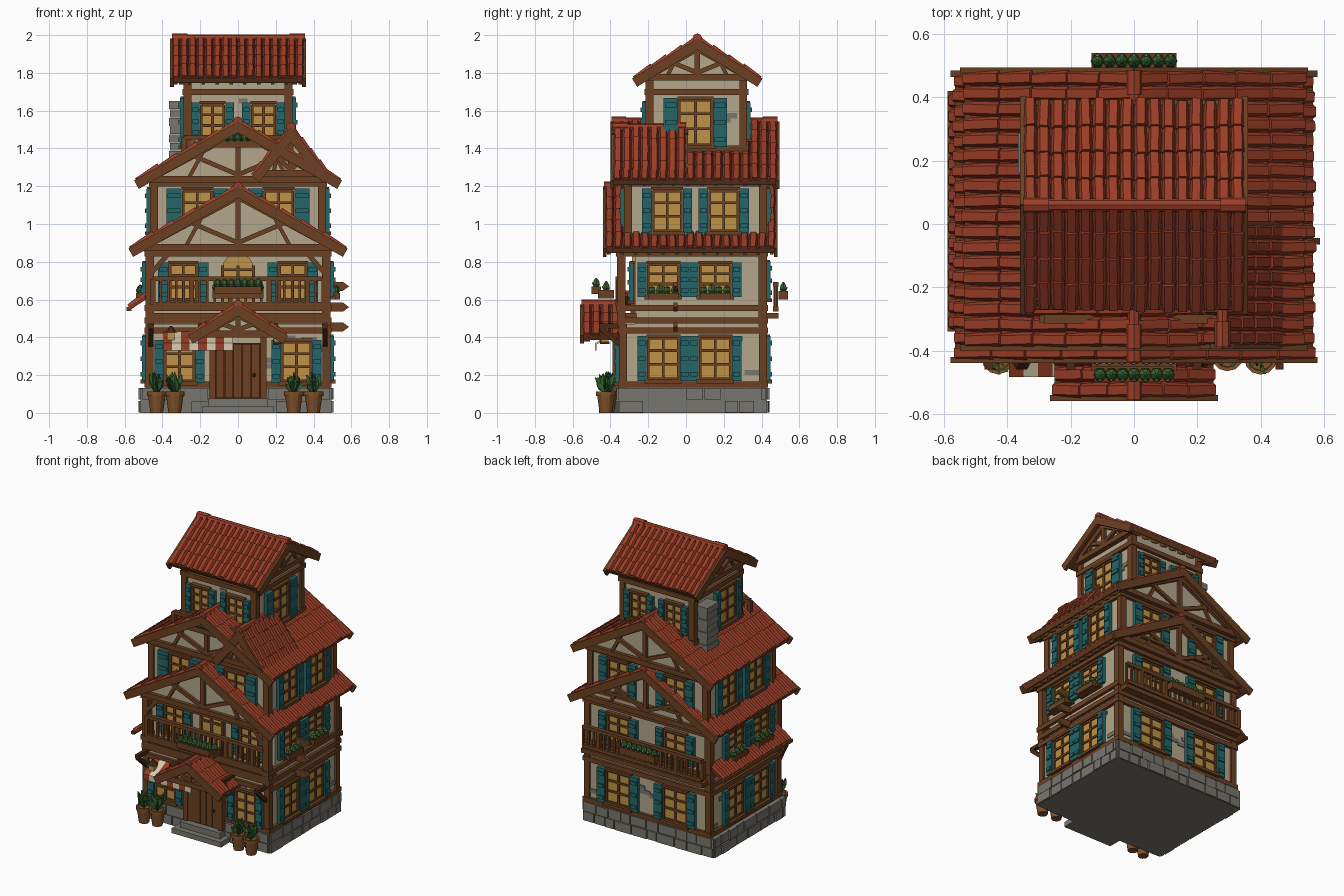
import bpy, bmesh, math, random
from mathutils import Matrix, Vector

if "Cube" in bpy.data.objects:
    bpy.data.objects.remove(bpy.data.objects["Cube"])
random.seed(4)
T, R, I = Matrix.Translation, Matrix.Rotation, Matrix.Identity(4)
COL = dict(wall=(.70, .65, .54), stone=(.47, .46, .43), wood=(.42, .26, .15), dark=(.30, .18, .11), teal=(.16, .40, .41),
           glass=(.74, .57, .28), roof=(.60, .25, .17), roof2=(.52, .21, .14), leaf=(.22, .38, .20), cream=(.85, .80, .68),
           pot=(.50, .32, .18), flower=(.72, .70, .55))
parts = {}


def prism(name, mat, M, pts, y0, y1):
    """Extrude an x-z outline along local y."""
    _, vs, fs = parts.setdefault(name, (mat, [], []))
    b, n = len(vs), len(pts)
    vs += [M @ Vector((x, y, z)) for y in (y0, y1) for x, z in pts]
    fs.append([b + i for i in range(n)])
    fs.append([b + n + i for i in reversed(range(n))])
    for i in range(n):
        j = (i + 1) % n
        fs.append([b + j, b + i, b + n + i, b + n + j])


def box(name, mat, x0, x1, y0, y1, z0, z1, M=I):
    prism(name, mat, M, [(x0, z0), (x1, z0), (x1, z1), (x0, z1)], y0, y1)


def beam(name, mat, p, q, w, h, M=I):
    p, q = Vector(p), Vector(q)
    l = (q - p).length / 2
    B = M @ T((p + q) / 2) @ (q - p).to_track_quat('X', 'Z').to_matrix().to_4x4()
    box(name, mat, -l, l, -w / 2, w / 2, -h / 2, h / 2, B)


def lathe(name, mat, c, prof, n=10):
    _, vs, fs = parts.setdefault(name, (mat, [], []))
    b = len(vs)
    for r, z in prof:
        vs += [Vector(c) + Vector((r * math.cos(a), r * math.sin(a), z)) for a in [k * math.tau / n for k in range(n)]]
    for i in range(len(prof) - 1):
        for k in range(n):
            m = (k + 1) % n
            fs.append([b + i * n + k, b + i * n + m, b + i * n + n + m, b + i * n + n + k])
    fs.append([b + k for k in reversed(range(n))])
    fs.append([b + (len(prof) - 1) * n + k for k in range(n)])


def face(x, y, deg):  # wall frame: local x runs along the wall, local -y points outwards
    return T((x, y, 0)) @ R(math.radians(deg), 4, 'Z')


def window(M, u, z0, z1, w, sw=.05, planter=False):
    a, b, t = u - w / 2, u + w / 2, .014
    box('window_glass', 'glass', a, b, -.012, .01, z0, z1, M)
    for x in (a, u, b):
        box('window_frames', 'wood', x - t / 2, x + t / 2, -.022, .01, z0, z1, M)
    for z in (z0, z0 + (z1 - z0) * .36, z0 + (z1 - z0) * .7, z1):
        box('window_frames', 'wood', a, b, -.02, .01, z - t / 2, z + t / 2, M)
    box('window_sills', 'wood', a - .02, b + .02, -.04, .01, z0 - .024, z0 - .004, M)
    box('window_sills', 'wood', a - .01, b + .01, -.03, .01, z1 + .004, z1 + .02, M)
    for s in (-1, 1):  # shutters with cross battens
        c = u + s * (w / 2 + sw / 2 + .008)
        box('shutters', 'teal', c - sw / 2, c + sw / 2, -.032, -.008, z0 - .012, z1 + .012, M)
        for z in (z0 + .025, (z0 + z1) / 2, z1 - .025):
            box('shutters', 'teal', c - sw / 2 + .006, c + sw / 2 - .006, -.04, -.03, z - .012, z + .012, M)
    if planter:
        flower_box(M, u, z0 - .025, w, .045)


def flower_box(M, u, z, w, d, h=.035, y=-.02):
    box('flower_boxes', 'wood', u - w / 2, u + w / 2, y - d, y, z, z + h, M)
    n = max(3, int(w / .035))
    for i in range(n):
        c = M @ Vector((u - w / 2 + (i + .5) * w / n, y - d / 2, z + h))
        lathe('box_plants', 'leaf', c, [(.012, -.01), (.022, .01), (.017, .03), (.004, .042 + random.uniform(-.008, .008))], 6)
        lathe('blossoms', 'flower', c + M.to_3x3() @ Vector((0, -.018, .012)), [(.003, 0), (.006, .005), (.003, .01)], 5)


def gable_roof(tag, M, hw, ze, zr, y0, y1, g=(), hole=None, rows=4, tw=.048):
    L, ang = math.hypot(hw, zr - ze), math.atan2(zr - ze, hw)
    cols = max(2, round((y1 - y0) / tw))
    cw = (y1 - y0) / cols
    for s in (-1, 1):
        # slope frame: x down the slope, z along the outward normal
        S = M @ T((0, 0, zr)) @ R(0 if s > 0 else math.pi, 4, 'Z') @ R(ang, 4, 'Y')
        ya, yb = (y0, y1) if s > 0 else (-y1, -y0)
        box(tag + '_deck', 'roof2', 0, L, ya, yb, -.022, 0, S)
        for r in range(rows):
            for c in range(cols):
                yc, xm = ya + (c + .5) * cw, (r + .5) * L / rows
                if hole and (r + 1.2) * hw / rows < hole[0] and hole[1] + .02 < s * yc < hole[2] - .02:
                    continue
                K = S @ T((xm + random.uniform(-.006, .006), yc, .008)) @ R(math.radians(90), 4, 'Z') @ R(math.radians(5), 4, 'X')
                w, l = cw * .48, L / rows * .54
                prism(tag + '_tiles', 'roof', K @ R(math.radians(random.uniform(-2, 2)), 4, 'Z'),
                      [(-w, -.008), (w, -.008), (w * .6, .01), (-w * .6, .01)], -l, l)
        n = int((y1 - y0) / .075)  # rafter tails below the eaves
        for i in range(n + 1):
            y = ya + .02 + i * (yb - ya - .04) / max(n, 1)
            box(tag + '_rafters', 'wood', L - .09, L - .004, y - .009, y + .009, -.045, -.02, S)
        box(tag + '_fascia', 'wood', L - .012, L + .006, ya, yb, -.03, .002, S)
        for y in (ya, yb):  # rake boards
            box(tag + '_rakes', 'wood', -.005, L + .02, y - .01, y + .01, -.045, .006, S)
    n = max(2, int((y1 - y0) / .07))
    for i in range(n):  # ridge caps
        a = y0 + i * (y1 - y0) / n
        if hole and hole[1] < a < hole[2] - .08:
            continue
        r = .026 if i in (0, n - 1) else .02
        prism(tag + '_ridge', 'roof', M @ T((0, 0, zr + .008)),
              [(r * math.cos(k * math.tau / 8), r * math.sin(k * math.tau / 8)) for k in range(8)], a - .004, a + (y1 - y0) / n)
    for y, o in g:  # gable ends: plaster triangle and timber truss, o = outward sign
        G = M @ T((0, y, 0)) @ R(0 if o < 0 else math.pi, 4, 'Z')
        f = .93
        prism(tag + '_gable_wall', 'wall', G, [(-hw * f, ze), (hw * f, ze), (0, zr - .03)], 0, .03)
        nm, h = tag + '_truss', zr - ze
        box(nm, 'wood', -hw * f, hw * f, -.025, .01, ze - .015, ze + .02, G)
        box(nm, 'wood', -.014, .014, -.022, .01, ze, zr - .02, G)
        for s in (-1, 1):
            beam(nm, 'wood', (s * .01, -.006, ze + .03), (s * hw * .5, -.006, ze + h * .46), .026, .024, G)
            beam(nm, 'wood', (0, -.008, zr - .045), (s * hw * .95, -.008, ze + h * .05 - .03), .03, .035, G)
            beam(nm, 'wood', (s * hw * .5, -.006, ze), (s * hw * .3, -.006, ze + h * .65), .02, .02, G)


def storey(tag, hx, y0, y1, z0, z1, p=.042, rails=()):
    box(tag + '_walls', 'wall', -hx, hx, y0, y1, z0, z1)
    timber(tag, hx, y0, y1, z0, z1, p, rails)


def timber(tag, hx, y0, y1, z0, z1, p, rails):
    e = .014
    for s in (-1, 1):
        for ya, yb in ((y0 - e, y0 + p - e), (y1 - p + e, y1 + e)):
            box(tag + '_posts', 'wood', s * (hx + e), s * (hx + e - p), ya, yb, z0, z1)
        for z in rails:
            box(tag + '_beams', 'wood', s * hx - .02, s * hx + .02, y0 - .02, y1 + .02, z - .016, z + .016)
            y = y0 if s < 0 else y1
            box(tag + '_beams', 'wood', -hx - .02, hx + .02, y - .02, y + .02, z - .016, z + .016)


def railing(tag, x0, x1, y, z0, z1, step=.04):
    for z in (z0, z1):
        box(tag, 'wood', x0, x1, y - .014, y + .014, z - .012, z + .012)
    n = int((x1 - x0) / step)
    for i in range(n + 1):
        x = x0 + i * (x1 - x0) / n
        w = .013 if i % 5 == 0 else .007
        box(tag, 'wood', x - w, x + w, y - w, y + w, z0, z1)


# stone base with irregular blocks, and front steps
box('stone_base', 'stone', -.515, .495, -.36, .43, 0, .13)
for x, y, d, hl in ((-.01, -.36, 0, .5), (.495, .035, 90, .39), (-.01, .43, 180, .5), (-.515, .035, 270, .39)):
    for r in range(2):
        u = -hl
        while u < hl - .02:
            w = min(random.uniform(.07, .14), hl - u)
            box('base_blocks', 'stone', u + .004, u + w - .004, -random.uniform(.004, .013), .01, r * .068 + .002, r * .068 + .064, face(x, y, d))
            u += w
box('front_steps', 'stone', -.19, .19, -.46, -.35, 0, .035)
box('front_steps', 'stone', -.155, .155, -.42, -.35, .035, .075)

# ground floor, recessed second floor, third floor, tower
storey('ground_floor', .475, -.34, .415, .12, .47, rails=(.15, .435, .49))
box('second_floor_walls', 'wall', -.475, .475, -.27, .415, .46, .87)
timber('second_floor', .475, -.35, .415, .46, .87, .045, (.555, .845))
box('balcony_floor', 'wood', -.48, .48, -.365, -.26, .485, .53)
box('balcony_ceiling', 'dark', -.5, .5, -.37, .43, .855, .885)
storey('third_floor', .452, -.315, .415, .86, 1.25, rails=(.93, 1.215))
storey('tower', .275, -.2, .31, 1.22, 1.79, rails=(1.4, 1.70))

# roofs
gable_roof('lower_roof', I, .56, .875, 1.19, -.43, .475, ((-.375, -1), (.435, 1)), (.45, -.31, .41), 5)
gable_roof('main_roof', I, .53, 1.235, 1.535, -.39, .485, ((-.335, -1), (.44, 1)), (.27, -.2, .31), 5)
gable_roof('tower_roof', T((0, .06, 0)) @ R(math.pi / 2, 4, 'Z'), .325, 1.775, 1.975, -.35, .35, ((-.29, -1), (.29, 1)), None, 4, .045)
gable_roof('dormer_roof', T((.28, 0, 0)), .19, 1.265, 1.505, -.385, .0, ((-.345, -1),), None, 4)
gable_roof('porch_roof', I, .245, .415, .565, -.55, -.35, ((-.515, -1),), None, 3)
# sloping tiled canopy on the left wall
for c in range(15):
    K = T((-.525, -.31 + c * .05, .597)) @ R(math.radians(-33), 4, 'Y')
    box('side_canopy', 'roof2', -.065, .065, -.025, .025, -.018, 0, K)
    for r in (-.03, .03):
        prism('side_canopy_tiles', 'roof', K @ T((r, 0, .006)) @ R(math.pi / 2, 4, 'Z') @ R(math.radians(-5), 4, 'X'),
              [(-.023, -.006), (.023, -.006), (.014, .01), (-.014, .01)], -.034, .034)
box('side_canopy_beam', 'wood', -.59, -.565, -.34, .42, .54, .56)

# windows on all four sides
for s in (-1, 1):
    for u, v in ((-.12, -.1), (.155, .2)):
        d = 90 if s > 0 else 270
        window(face(s * .475, 0, d), s * u, .18, .395, .16)
        window(face(s * .475, 0, d), s * u, .625, .785, .16, planter=True)
        window(face(s * .452, 0, d), s * v, .965, 1.175, .15)
    window(face(s * .275, 0, 90 * s), .05 if s > 0 else .04, 1.42, 1.655, .17, .075 if s > 0 else .045)
    B = face(0, .415, 180)
    window(B, s * .22, .18, .395, .18, .06)
    window(B, s * .22, .61, .79, .16, .06)
    window(B, s * .22, .965, 1.175, .15, .06)
    window(face(0, .31, 180), s * .135, 1.46, 1.63, .12, .045)
    window(face(0, -.2, 0), s * .135, 1.46, 1.63, .12, .045)
    window(face(0, -.315, 0), s * .215, .965, 1.175, .15, .08)
    window(face(0, -.27, 0), s * .29, .6, .785, .14, .055)
    window(face(0, -.34, 0), s * .31, .17, .375, .15, .05)

# front door and arched balcony door
box('front_door', 'dark', -.12, .12, -.375, -.33, .075, .37)
for i in range(5):
    box('door_planks', 'wood', -.117 + i * .047, -.073 + i * .047, -.383, -.37, .08, .365)
for x in (-.135, .135):
    box('door_frame', 'wood', x - .016, x + .016, -.39, -.33, .075, .41)
lathe('door_knob', 'dark', (.085, -.388, .2), [(.004, -.01), (.01, 0), (.004, .01)], 8)
arch = [(-.085, .53), (.085, .53)] + [(.085 * math.cos(k * math.pi / 8), .76 + .085 * math.sin(k * math.pi / 8)) for k in range(9)]
prism('balcony_door', 'glass', I, arch, -.285, -.26)
for k in range(-1, 2):
    box('balcony_door_bars', 'wood', k * .083 - .008, k * .083 + .008, -.295, -.27, .53, .78)
box('balcony_door_bars', 'wood', -.085, .085, -.295, -.27, .75, .765)

# balconies and flower boxes
railing('front_railing', -.45, .45, -.36, .575, .71)
flower_box(I, 0, .605, .27, .085, .045, -.41 + .03)
flower_box(I, 0, .63, .25, .05, .04, -.45)
box('back_balcony_floor', 'wood', -.47, .47, .41, .49, .50, .53)
railing('back_railing', -.46, .46, .475, .55, .68)
flower_box(face(0, .49, 180), 0, .60, .27, .05, .045, 0)
flower_box(I, 0, 1.405, .25, .035, .035, -.34)
railing('tower_railing', -.285, .285, -.3, 1.385, 1.46, .05)

# balcony brackets and post braces
for x in (-.46, -.2, .2, .46):
    beam('porch_brackets', 'dark', (x, -.35, .36), (x, -.45, .45), .026, .026)
    beam('porch_brackets', 'dark', (x, -.34, .46), (x, -.46, .46), .026, .026)
for s in (-1, 1):
    beam('balcony_braces', 'wood', (s * .46, -.352, .74), (s * .37, -.352, .84), .025, .025)
    # hanging lanterns
    x = -.355 if s < 0 else .21
    box('lantern_glass', 'glass', x - .02, x + .02, -.45, -.41, .375, .425)
    lathe('lantern_caps', 'dark', (x, -.43, .425), [(.034, 0), (.02, .015), (.006, .035)], 6)
    box('lantern_caps', 'dark', x - .024, x + .024, -.454, -.406, .365, .377)

# striped awning left of the door
for i in range(8):
    m, x = ('roof', 'cream')[i % 2], -.395 + i * .046
    prism('awning_' + ('red', 'cream')[i % 2], m, T((x, 0, 0)) @ R(math.pi / 2, 4, 'Z'),
          [(-.34, .44), (-.34, .428), (-.475, .362), (-.475, .33), (-.483, .33), (-.483, .37)], -.046, 0)

# potted plants
for x in (-.43, -.335, .295, .40):
    y = -.42 + random.uniform(-.01, .01)
    lathe('pots', 'pot', (x, y, 0), [(.033, 0), (.046, .09), (.052, .09), (.052, .112), (.04, .112), (.038, .1)], 12)
    for k in range(26):
        L = T((x, y, .1)) @ R(k * 2.4, 4, 'Z') @ R(random.uniform(-.75, .75), 4, 'Y')
        h = random.uniform(.06, .12)
        prism('pot_leaves', 'leaf', L, [(-.003, 0), (.003, 0), (.014, h * .7), (0, h), (-.014, h * .7)], -.003, .003)

# arrow boards on the right wall, stone chimney on the tower's left wall
for z in (.455, .56, .67):
    prism('arrow_boards', 'wood', T((0, -.055, z)), [(.47, -.024), (.555, -.024), (.588, 0), (.555, .024), (.47, .024)], -.01, .01)
for i in range(8):
    e = .006 * (i % 2)
    box('chimney', 'stone', -.36 - e, -.27, .165 - e, .28 + e, 1.30 + i * .044, 1.342 + i * .044)

# exposed stones scattered on the plaster
for x, y, d, hl, z0, z1 in ((.475, .03, 90, .34, .16, .4), (-.475, .03, 270, .34, .16, .4), (0, .415, 180, .43, .16, .4), (0, -.34, 0, .43, .16, .4),
                            (0, -.2, 0, .24, 1.45, 1.66), (.275, .055, 90, .22, 1.42, 1.68), (0, .31, 180, .24, 1.45, 1.66)):
    for k in range(14):
        u, z, w = random.uniform(-hl, hl), random.uniform(z0, z1), random.uniform(.02, .045)
        box('wall_stones', 'stone', u - w, u + w, -.006, .01, z - .014, z + .014, face(x, y, d))

# turn the collected parts into objects
mats = {}
for k, c in COL.items():
    mats[k] = bpy.data.materials.new(k)
    mats[k].diffuse_color = [v ** 2.2 for v in c] + [1]
for name, (mat, vs, fs) in parts.items():
    me = bpy.data.meshes.new(name)
    me.from_pydata(vs, [], fs)
    bm = bmesh.new()
    bm.from_mesh(me)
    bmesh.ops.recalc_face_normals(bm, faces=bm.faces)
    bm.to_mesh(me)
    bm.free()
    me.materials.append(mats[mat])
    bpy.context.collection.objects.link(bpy.data.objects.new(name, me))

for m in bpy.data.materials:
    if m.users and not m.is_grease_pencil:
        m.use_nodes = True
        m.node_tree.nodes["Principled BSDF"].inputs["Base Color"].default_value = m.diffuse_color
